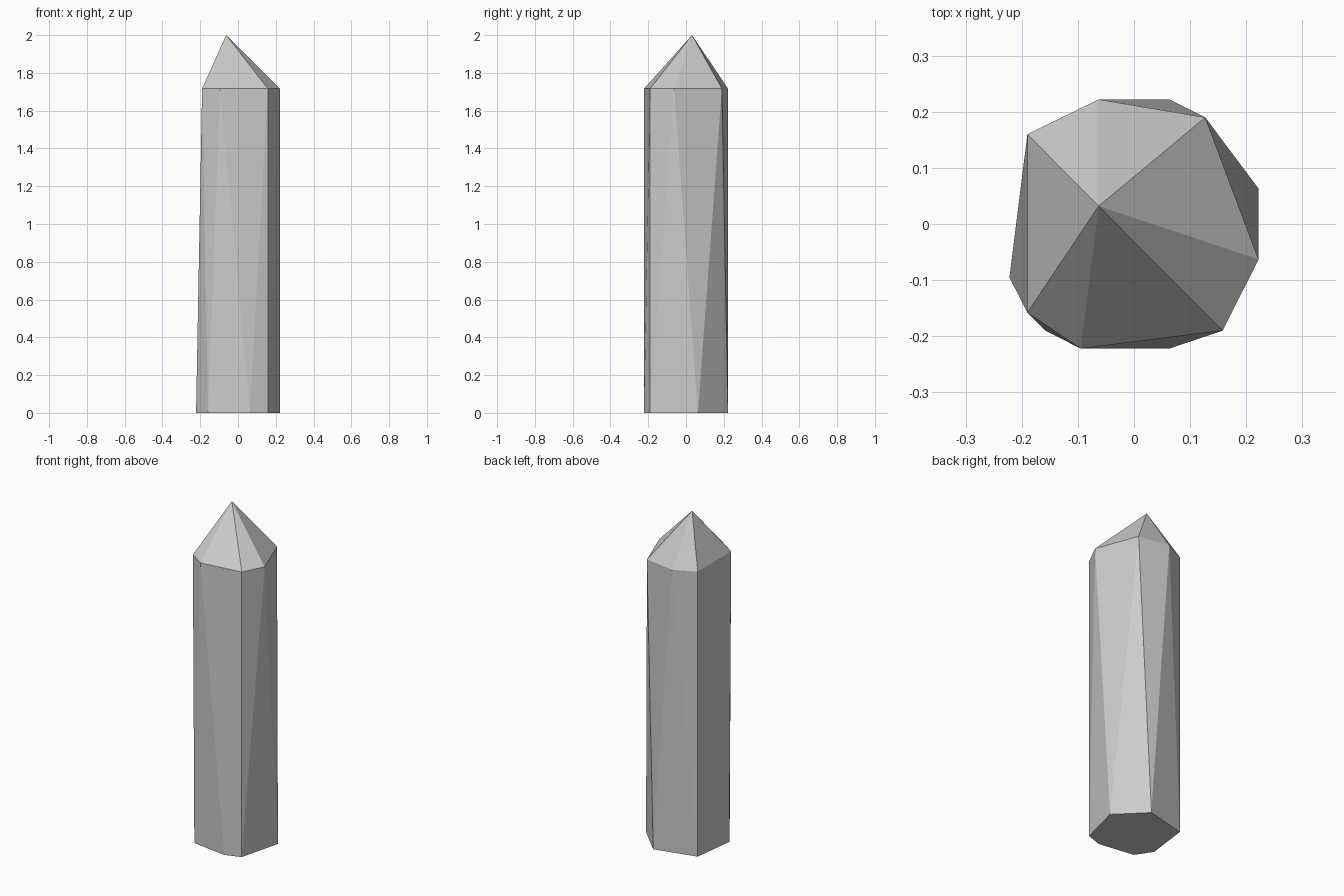
import bpy, bmesh

if "Cube" in bpy.data.objects:
    bpy.data.objects.remove(bpy.data.objects["Cube"])

# Outlines of the irregular seven-sided shaft
base = [(0.158, -0.19), (0.222, 0.063), (0.063, 0.222), (-0.19, 0.16),
        (-0.222, -0.095), (-0.158, -0.19), (0.063, -0.222)]
shoulder = [(0.158, -0.19), (0.222, -0.063), (0.127, 0.19), (-0.063, 0.222),
            (-0.19, 0.16), (-0.19, -0.158), (-0.095, -0.222)]
tip = [(-0.063, 0.032)]

# Faceted crystal: convex skin over base, shoulder and tip
bm = bmesh.new()
for outline, z in ((base, 0), (shoulder, 1.717), (tip, 2)):
    for x, y in outline:
        bm.verts.new((x, y, z))
bmesh.ops.convex_hull(bm, input=bm.verts[:])
bmesh.ops.dissolve_limit(bm, angle_limit=0.01, verts=bm.verts[:], edges=bm.edges[:])
bmesh.ops.recalc_face_normals(bm, faces=bm.faces[:])

mesh = bpy.data.meshes.new("crystal")
bm.to_mesh(mesh)
bm.free()
bpy.context.collection.objects.link(bpy.data.objects.new("crystal", mesh))
